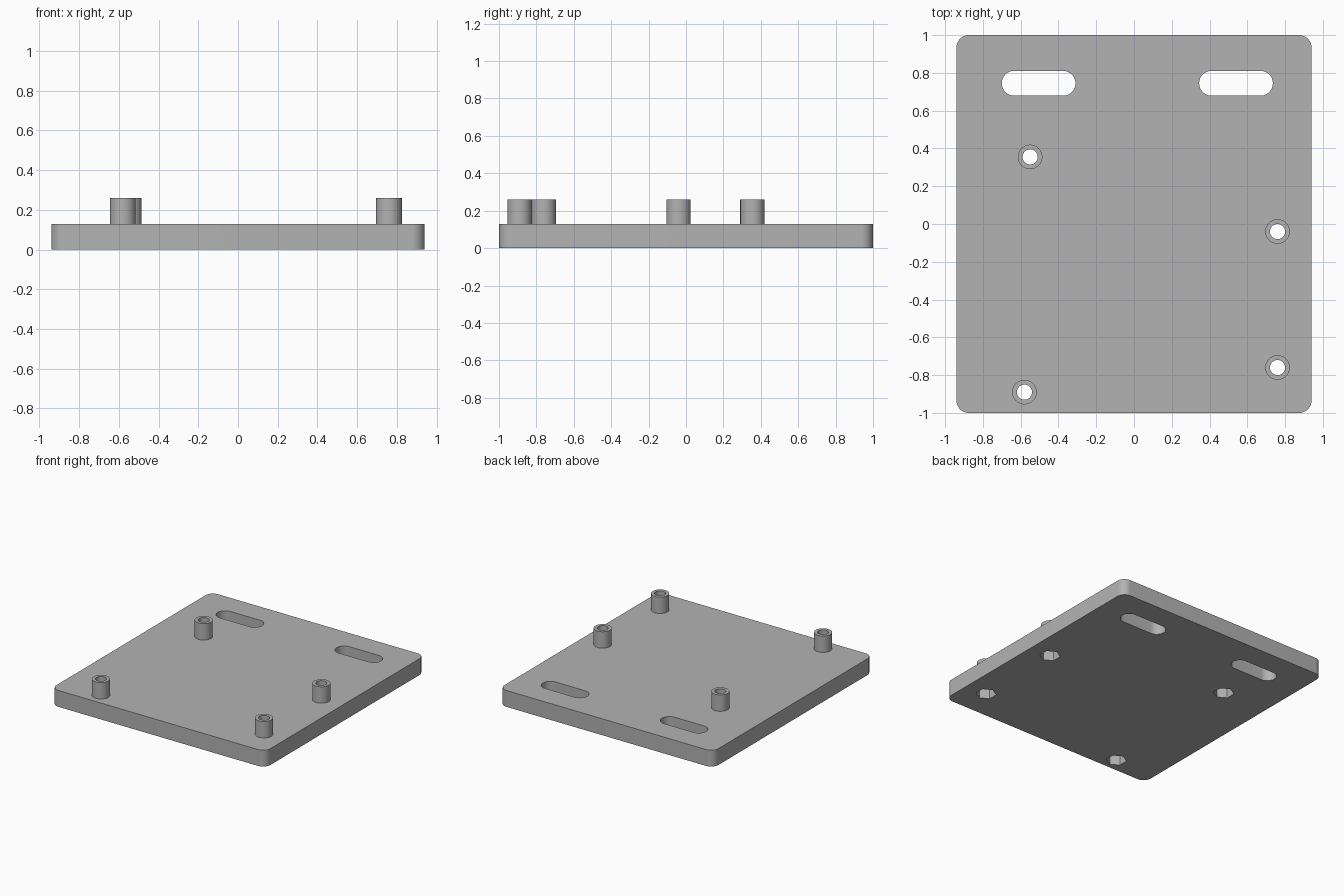
import bpy, bmesh, math

if "Cube" in bpy.data.objects:
    bpy.data.objects.remove(bpy.data.objects["Cube"])

GREY = (0.45, 0.45, 0.45, 1)
mat = bpy.data.materials.new("plain grey")
mat.use_nodes = True
mat.diffuse_color = GREY
mat.node_tree.nodes["Principled BSDF"].inputs["Base Color"].default_value = GREY

THICK, TOP = 0.13, 0.26
POCKET = 0.09
STANDOFFS = [(-0.55, 0.355), (0.76, -0.04), (0.76, -0.76), (-0.58, -0.89)]
SLOTS = [(-0.505, 0.745), (0.54, 0.745)]


def rounded_outline(hx, hy, r, steps=12):
    """Rounded rectangle; a slot when r equals hy."""
    pts = []
    for i, (sx, sy) in enumerate([(1, 1), (-1, 1), (-1, -1), (1, -1)]):
        for k in range(steps + 1):
            a = math.pi / 2 * (i + k / steps)
            pts.append((sx * (hx - r) + r * math.cos(a),
                        sy * (hy - r) + r * math.sin(a)))
    return pts


def polygon(r, n, turn=0.0):
    return [(r * math.cos(turn + math.tau * k / n),
             r * math.sin(turn + math.tau * k / n)) for k in range(n)]


def prism(name, outline, z0, z1, at=(0, 0)):
    """Extrude a closed outline between two heights."""
    bm = bmesh.new()
    verts = [bm.verts.new((x + at[0], y + at[1], z0)) for x, y in outline]
    bmesh.ops.remove_doubles(bm, verts=verts, dist=1e-5)
    face = bm.faces.new(bm.verts[:])
    up = bmesh.ops.extrude_face_region(bm, geom=[face])["geom"]
    bmesh.ops.translate(bm, vec=(0, 0, z1 - z0),
                        verts=[g for g in up if isinstance(g, bmesh.types.BMVert)])
    bmesh.ops.recalc_face_normals(bm, faces=bm.faces[:])
    mesh = bpy.data.meshes.new(name)
    bm.to_mesh(mesh)
    bm.free()
    mesh.materials.append(mat)
    obj = bpy.data.objects.new(name, mesh)
    bpy.context.collection.objects.link(obj)
    return obj


def activate(obj):
    bpy.ops.object.select_all(action='DESELECT')
    obj.select_set(True)
    bpy.context.view_layer.objects.active = obj


def cut(obj, outline, z0, z1, at):
    """Subtract a prism and discard the cutter."""
    cutter = prism("cutter", outline, z0, z1, at)
    mod = obj.modifiers.new("cut", 'BOOLEAN')
    mod.operation, mod.solver, mod.object = 'DIFFERENCE', 'EXACT', cutter
    activate(obj)
    bpy.ops.object.modifier_apply(modifier=mod.name)
    bpy.data.objects.remove(cutter)


def smooth(obj):
    activate(obj)
    bpy.ops.object.shade_smooth_by_angle(angle=math.radians(30))


# Base plate with mounting slots
plate = prism("base_plate", rounded_outline(0.94, 1.0, 0.065), 0, THICK)
for at in SLOTS:
    cut(plate, rounded_outline(0.195, 0.066, 0.066), -0.1, 0.3, at)

# Hollow standoffs, each with a hexagonal nut pocket underneath
bore = polygon(0.04, 48)
for i, at in enumerate(STANDOFFS):
    cut(plate, bore, -0.1, 0.3, at)
    cut(plate, polygon(0.074, 6, math.pi / 6), -0.1, POCKET, at)
    standoff = prism(f"standoff_{i + 1}", polygon(0.065, 48), THICK, TOP, at)
    cut(standoff, bore, 0, 0.4, at)
    smooth(standoff)
smooth(plate)
